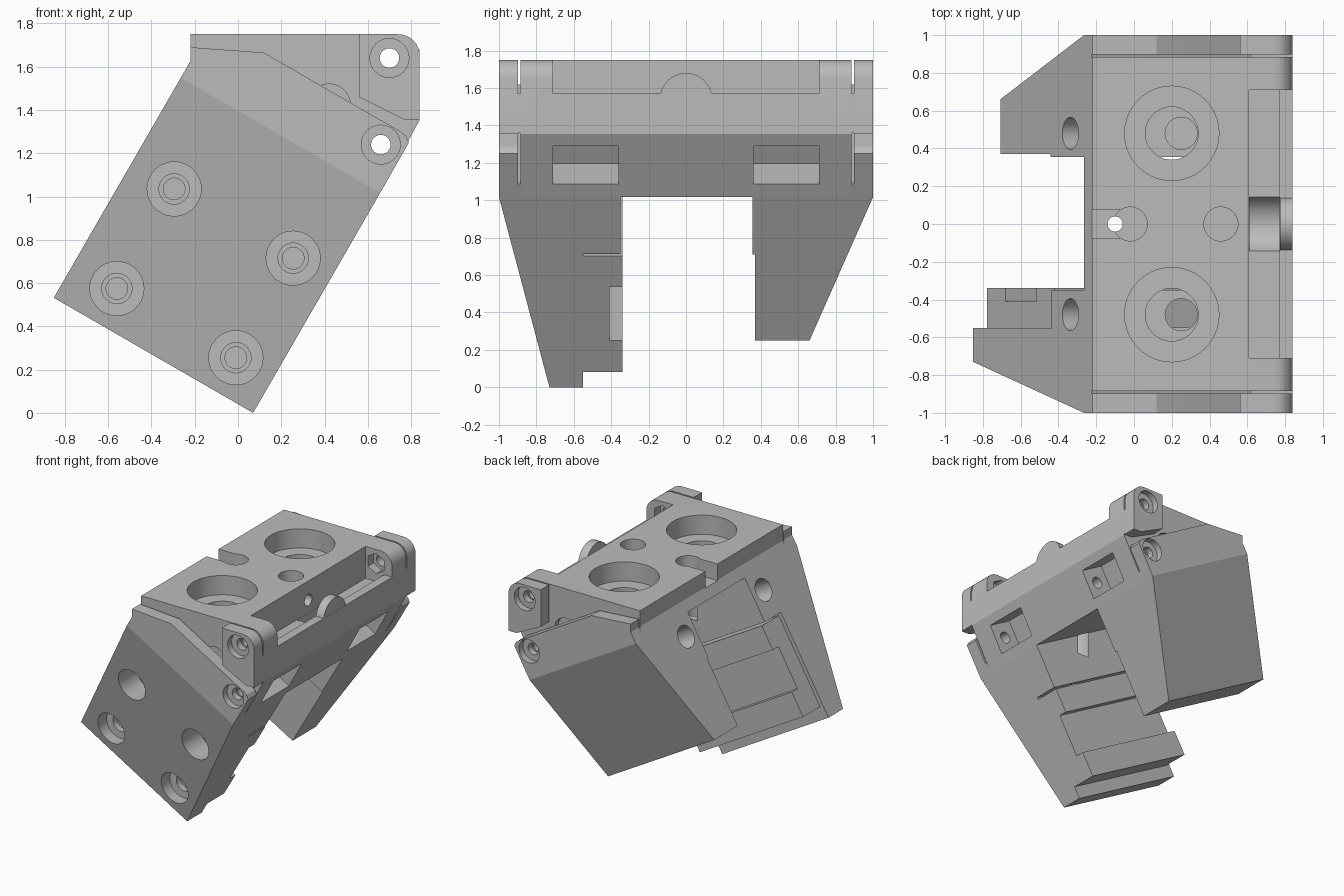
import bpy, bmesh, math
from mathutils import Vector

if "Cube" in bpy.data.objects:
    bpy.data.objects.remove(bpy.data.objects["Cube"])

grey = bpy.data.materials.new("mid grey")
grey.use_nodes = True
COLOUR = (0.5, 0.5, 0.5, 1)
grey.diffuse_color = COLOUR
grey.node_tree.nodes["Principled BSDF"].inputs["Base Color"].default_value = COLOUR

parts, cutters = [], []
W, CREASE = 1.064, 1.174      # arm width and height of the crease, in the tilted frame
S, C = 0.5, math.cos(math.radians(30))


def P(w, u):
    """Tilted frame (across, along the arm) to world x, z."""
    return (0.07 - C * w + S * u, S * w + C * u)


def along(p):
    return S * (p[0] - 0.07) + C * p[1]


def make(name, bm, cutter):
    bmesh.ops.recalc_face_normals(bm, faces=bm.faces)
    me = bpy.data.meshes.new(name)
    bm.to_mesh(me)
    bm.free()
    me.materials.append(grey)
    ob = bpy.data.objects.new(name, me)
    bpy.context.collection.objects.link(ob)
    ob.hide_render = cutter
    (cutters if cutter else parts).append(ob)
    return ob


def prism(name, pts, y0, y1, cutter=False):
    """Extrude an x-z outline along y; y1 may depend on the point."""
    bm = bmesh.new()
    end = y1 if callable(y1) else (lambda p: y1)
    a = [bm.verts.new((p[0], y0, p[1])) for p in pts]
    b = [bm.verts.new((p[0], end(p), p[1])) for p in pts]
    bm.faces.new(a)
    bm.faces.new(b[::-1])
    for i in range(len(a)):
        j = (i + 1) % len(a)
        bm.faces.new((a[i], b[i], b[j], a[j]))
    return make(name, bm, cutter)


def cyl(name, a, b, r, cutter=True, sides=40):
    a, b = Vector(a), Vector(b)
    bm = bmesh.new()
    bmesh.ops.create_cone(bm, cap_ends=True, segments=sides, radius1=r, radius2=r,
                          depth=(b - a).length)
    rot = (b - a).to_track_quat("Z", "Y").to_matrix().to_4x4()
    bmesh.ops.transform(bm, matrix=rot, verts=bm.verts)
    bmesh.ops.translate(bm, vec=(a + b) / 2, verts=bm.verts)
    return make(name, bm, cutter)


def rect(x0, x1, z0, z1):
    return [(x0, z0), (x1, z0), (x1, z1), (x0, z1)]


def slab(w0, w1, u0, u1):
    return [P(w0, u0), P(w1, u0), P(w1, u1), P(w0, u1)]


def y_hole(x, z, r, y0, y1, sides=40):
    return cyl("hole_cutter", (x, y0, z), (x, y1, z), r, sides=sides)


def z_hole(x, y, r, z0, z1):
    return cyl("hole_cutter", (x, y, z0), (x, y, z1), r)


def cut(ob, tools):
    for t in tools:
        m = ob.modifiers.new("cut", "BOOLEAN")
        m.operation, m.solver, m.object = "DIFFERENCE", "EXACT", t
    dg = bpy.context.evaluated_depsgraph_get()
    me = bpy.data.meshes.new_from_object(ob.evaluated_get(dg))
    ob.modifiers.clear()
    ob.data = me


# Rounded front top corner shared by the block and its tabs
R = 0.1
corner = [(0.84 - R + R * math.cos(t), 1.75 - R + R * math.sin(t))
          for t in [i * math.pi / 16 for i in range(9)]]

# Top block: level on top, tilted underneath
block = prism("top_block", [(-0.22, 1.75), (-0.22, 1.625), P(W, CREASE), P(0, CREASE),
                            (0.84, 1.355)] + corner, -0.885, 0.885)
tools = [prism("rim_cutter", rect(0.61, 0.9, 1.57, 1.8), -0.71, 0.71, True),
         prism("trough_cutter", rect(0.61, 0.77, 1.5, 1.7), -0.71, 0.71, True),
         cyl("cradle_cutter", (0.611, 0, 1.57), (0.769, 0, 1.57), 0.16),
         cyl("wall_hole_cutter", (0.4, 0, 1.6), (0.7, 0, 1.6), 0.045),
         z_hole(0.46, 0, 0.09, 1.42, 1.8),
         z_hole(-0.02, 0, 0.09, 1.6, 1.8),
         z_hole(-0.1, 0, 0.04, 1.2, 1.8),
         prism("notch_cutter", rect(-0.3, -0.02, 1.62, 1.8), -0.075, 0.075, True),
         y_hole(0.70, 1.64, 0.045, -1.1, 1.1),
         y_hole(0.66, 1.24, 0.045, -1.1, 1.1)]
shaft_cutters = {}
for s in (-1, 1):
    shaft_cutters[s] = [z_hole(0.2, s * 0.48, 0.14, 1.1, 1.7),
                        z_hole(0.25, s * 0.48, 0.085, 0.8, 1.3)]
    tools += shaft_cutters[s]
    tools += [z_hole(0.2, s * 0.48, 0.25, 1.6, 1.8),
              prism("window_cutter", slab(-0.1, 0.22, 1.254, 1.485), s * 0.36, s * 0.71, True),
              y_hole(0.70, 1.64, 0.08, s * 0.70, s * 0.78, 6),
              y_hole(0.42, 1.42, 0.1, s * 0.84, s * 0.92)]
cut(block, tools)
cyl("rim_bump", (0.772, 0, 1.54), (0.839, 0, 1.54), 0.14, False)

# Cheeks and hinge tabs on both sides
for s, side in ((-1, "front"), (1, "back")):
    cheek = prism(side + "_cheek", [P(W, CREASE), (-0.22, 1.625), (-0.22, 1.69), (0.12, 1.665),
                                    (0.75, 1.301), (0.775, 1.282), (0.79, 1.25),
                                    P(0, CREASE)], s * 0.897, s * 1.0)
    cut(cheek, [y_hole(0.66, 1.24, 0.09, s * 0.95, s * 1.1),
                y_hole(0.66, 1.24, 0.045, s * 0.8, s * 1.1)])
    prism(side + "_cheek_root", slab(0, W, CREASE, 1.254), s * 0.88, s * 0.9)
    tab = prism(side + "_tab", [(0.56, 1.75), (0.56, 1.46), (0.77, 1.355), (0.84, 1.355)]
                + corner, s * 0.897, s * 1.0)
    cut(tab, [y_hole(0.70, 1.64, 0.09, s * 0.95, s * 1.1),
              y_hole(0.70, 1.64, 0.045, s * 0.8, s * 1.1)])
    prism(side + "_tab_root", [(0.62, 1.57), (0.62, 1.44), (0.77, 1.36), (0.84, 1.36),
                               (0.84, 1.57)], s * 0.88, s * 0.9)


def arm_outer(s, u0, y_low):
    return lambda p: s * (y_low + (1 - y_low) * (along(p) - u0) / (CREASE - u0))


def face_hole(s):
    a, b = P(1.2, 1.03), P(0.75, 1.03)
    return cyl("face_hole_cutter", (a[0], s * 0.48, a[1]), (b[0], s * 0.48, b[1]), 0.085)


# Front arm: tapered outer shell, inner slabs, four counterbored screw holes
arm = prism("front_arm", slab(0, W, 0, CREASE), -0.55, arm_outer(-1, 0, 0.73))
lower = prism("front_arm_lower_pad", slab(0, W - 0.03, 0.095, 0.81), -0.55, -0.34)
upper = prism("front_arm_upper_pad", slab(0, W, 0.827, CREASE), -0.55, -0.35)
screws = []
for x, z in ((-0.295, 1.035), (-0.56, 0.575), (0.255, 0.715), (-0.01, 0.255)):
    screws += [y_hole(x, z, 0.125, -1.2, -0.65), y_hole(x, z, 0.07, -0.7, -0.6),
               y_hole(x, z, 0.05, -0.7, -0.56)]
hole = face_hole(-1)
cut(arm, screws + [hole] + shaft_cutters[-1])
cut(upper, [hole] + shaft_cutters[-1])
cut(lower, [prism("groove_cutter", slab(-0.1, 1.2, 0.29, 0.62), -0.41, -0.3, True)])

# Back arm: shorter, with a slight step on the inside
arm = prism("back_arm", slab(0, W, 0.288, CREASE), 0.37, arm_outer(1, 0.288, 0.66))
cut(arm, [face_hole(1)] + shaft_cutters[1])
pad = prism("back_arm_upper_pad", slab(0, W, 0.82, CREASE), 0.355, 0.37)
cut(pad, shaft_cutters[1])

# Remove cutters and keep hard edges crisp
for c in cutters:
    bpy.data.objects.remove(c)
bpy.ops.object.select_all(action="DESELECT")
for ob in parts:
    ob.select_set(True)
bpy.context.view_layer.objects.active = parts[0]
bpy.ops.object.shade_smooth_by_angle(angle=math.radians(25))
